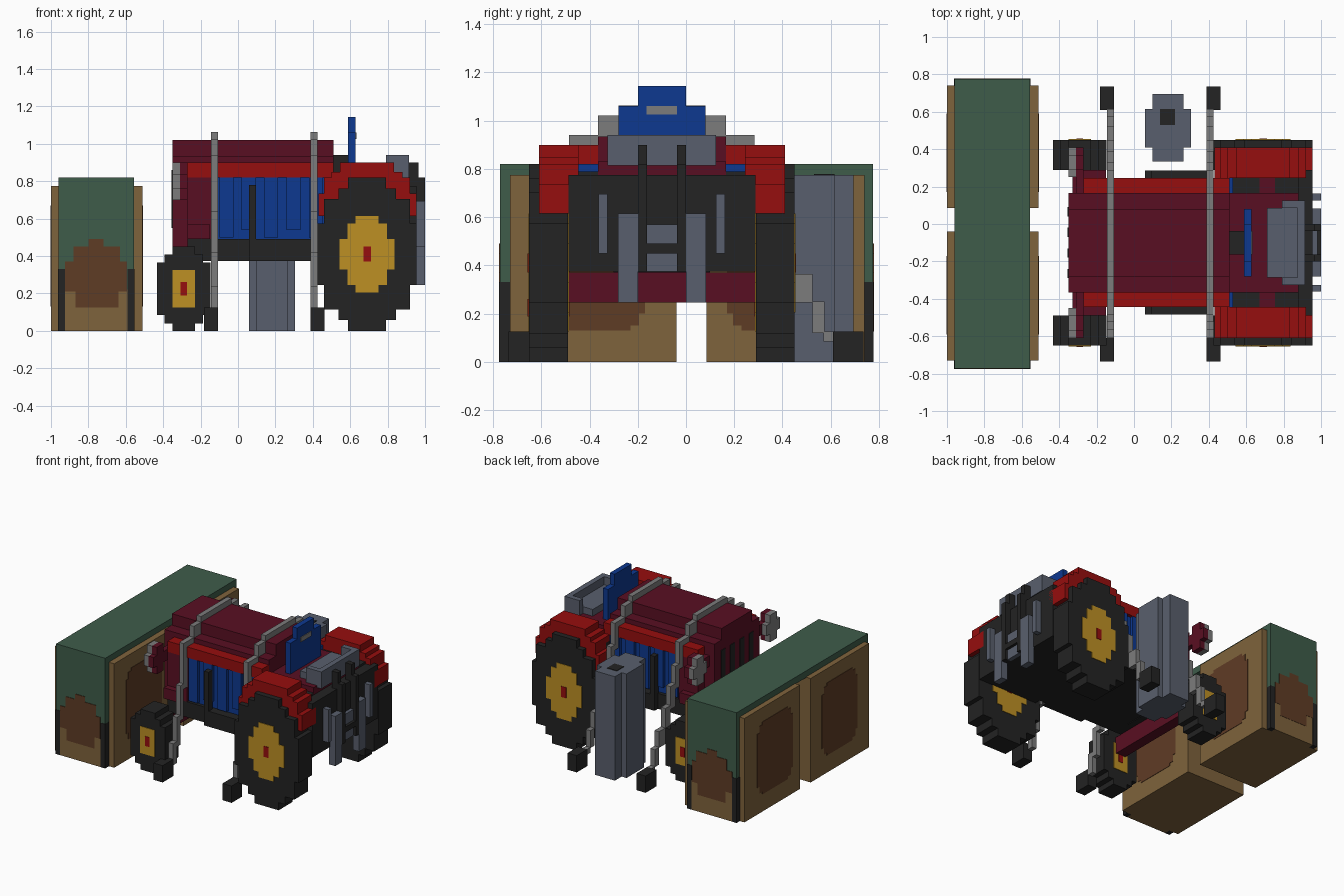
import bpy
import bmesh
from mathutils import Vector

default_cube = bpy.data.objects.get("Cube")
if default_cube:
    bpy.data.objects.remove(default_cube)


def make_material(name, hex_colour):
    channels = [int(hex_colour[i:i + 2], 16) / 255 for i in (0, 2, 4)]
    colour = [((c + 0.055) / 1.055) ** 2.4 for c in channels] + [1]
    material = bpy.data.materials.new(name)
    material.use_nodes = True
    material.diffuse_color = colour
    material.node_tree.nodes["Principled BSDF"].inputs["Base Color"].default_value = colour
    return material


green = make_material("container green", "3e5c4a")
tan = make_material("wood tan", "7f633c")
brown = make_material("rust brown", "5f3c25")
black = make_material("rubber black", "232323")
red = make_material("bright red", "960e0e")
maroon = make_material("dark maroon", "590f22")
blue = make_material("engine blue", "0d3890")
steel = make_material("blue steel", "595f6d")
silver = make_material("light grey", "7c7c7c")
yellow = make_material("rim yellow", "bd9024")

CENTRE = -0.1  # tractor centre line along y


def part(name, material, *boxes):
    """One object made of boxes, each given as x, y and z ranges."""
    mesh = bpy.data.meshes.new(name)
    bm = bmesh.new()
    for ranges in boxes:
        low = Vector([min(r) for r in ranges])
        high = Vector([max(r) for r in ranges])
        cube = bmesh.ops.create_cube(bm, size=1)
        for vert in cube["verts"]:
            vert.co = (low + high) / 2 + vert.co * (high - low)
    bm.to_mesh(mesh)
    bm.free()
    mesh.materials.append(material)
    obj = bpy.data.objects.new(name, mesh)
    bpy.context.collection.objects.link(obj)
    return obj


def centred(name, material, half_width, x, z):
    """A box across the tractor centre line."""
    return part(name, material, (x, (CENTRE - half_width, CENTRE + half_width), z))


def paired(name, material, *boxes):
    """Boxes with y measured from the centre line, built on both sides."""
    for side, label in ((-1, "right"), (1, "left")):
        part(f"{label}_{name}", material,
             *[(x, [CENTRE + side * d for d in y], z) for x, y, z in boxes])


def stepped_disc(name, material, x, z, radius_x, radius_z, y, steps):
    """Overlapping boxes forming a blocky ellipse in the xz plane."""
    paired(name, material, *[((x - radius_x * a, x + radius_x * a), y,
                              (z - radius_z * b, z + radius_z * b)) for a, b in steps])


# Wheels with blocky rims and hubs
tyre_steps = ((1, 0.42), (0.87, 0.7), (0.56, 0.86), (0.38, 1))
rear_steps = ((1, 0.4), (0.87, 0.72), (0.58, 0.86), (0.38, 1))
rim_steps = ((1, 0.4), (0.72, 0.8), (0.42, 1))
whole = ((1, 1),)


def wheel(name, x, z, rx, rz, steps, rim, rim_shape, hub):
    inner, outer = 0.39, 0.55
    stepped_disc(name + "_tyre", black, x, z, rx, rz, (inner, outer), steps)
    stepped_disc(name + "_rim", yellow, x, z, *rim, (inner - 0.004, outer + 0.004), rim_shape)
    stepped_disc(name + "_hub", red, x, z, hub, hub * 2, (inner - 0.007, outer + 0.007), whole)


wheel("rear_wheel", 0.69, 0.41, 0.265, 0.41, rear_steps, (0.147, 0.205), rim_steps, 0.02)
wheel("front_wheel", -0.29, 0.225, 0.143, 0.225,
      ((1, 0.62), (0.72, 0.82), (0.42, 1)), (0.06, 0.1), whole, 0.018)

# Hood, nose and grille
hood_x = (-0.35, 0.51)
centred("hood_top", maroon, 0.18, hood_x, (0.9, 1.02))
centred("hood_body", maroon, 0.265, hood_x, (0.8, 0.935))
centred("nose", maroon, 0.265, (-0.35, -0.27), (0.45, 0.9))
centred("nose_block", maroon, 0.345, (-0.27, -0.11), (0.49, 0.82))
paired("nose_rib", maroon, ((-0.27, -0.15), (0.34, 0.39), (0.49, 0.57)))
for i in range(4):
    y = CENTRE - 0.19 + i * 0.11
    part(f"grille_slot_{i}", black, ((-0.355, -0.345), (y, y + 0.05), (0.55, 0.86)))
paired("hood_strip", red, ((-0.27, 0.51), (0.265, 0.345), (0.82, 0.9)))

# Engine with ribs
centred("engine", blue, 0.32, (-0.11, 0.5), (0.49, 0.82))
for i in range(5):
    x = -0.1 + i * 0.12
    paired(f"engine_rib_{i}", blue, ((x, x + 0.075), (0.3, 0.343), (0.5 + 0.04 * (i % 2), 0.82)))

# Chassis, side steps and front axle
centred("chassis", black, 0.345, (-0.27, 0.5), (0.375, 0.49))
centred("rear_body", black, 0.388, (0.46, 0.955), (0.375, 0.775))
paired("side_step", black, ((0.06, 0.4), (0.34, 0.385), (0.375, 0.49)),
       ((0.06, 0.097), (0.34, 0.385), (0.49, 0.78)))
centred("front_axle", maroon, 0.39, (-0.33, -0.25), (0.245, 0.37))
centred("axle_mount", black, 0.2, (-0.33, -0.2), (0.37, 0.47))

# Cross-shaped lamps on arms
lamp_x = (-0.35, -0.31)
arm_x = (-0.31, -0.27)
for name, colour, x in (("lamp", silver, lamp_x), ("lamp_back", maroon, arm_x)):
    paired(name, colour, (x, (0.35, 0.51), (0.76, 0.84)), (x, (0.39, 0.47), (0.7, 0.9)))
paired("lamp_arm", maroon, (arm_x, (0.25, 0.4), (0.76, 0.84)))

# Rear fenders
fender_y = (0.345, 0.51)
paired("fender", red, *[(x, fender_y, z) for x, z in (
    ((0.545, 0.835), (0.8, 0.9)), ((0.5, 0.88), (0.76, 0.85)),
    ((0.46, 0.92), (0.7, 0.82)), ((0.43, 0.955), (0.615, 0.735)))])

# Driver area: floor, seat, column and dashboard
centred("cab_floor", maroon, 0.265, (0.46, 0.88), (0.775, 0.83))
paired("cab_side", blue, ((0.46, 0.53), (0.265, 0.345), (0.76, 0.82)))
paired("floor_block", black, ((0.51, 0.67), (0.265, 0.345), (0.74, 0.79)),
       ((0.755, 0.88), (0.265, 0.345), (0.74, 0.79)))
paired("floor_edge", maroon, ((0.67, 0.755), (0.26, 0.345), (0.74, 0.785)))
centred("steering_column", black, 0.063, (0.51, 0.59), (0.82, 0.94))
centred("dashboard", blue, 0.18, (0.588, 0.628), (0.82, 1.06))
centred("dashboard_top", blue, 0.1, (0.588, 0.628), (1.06, 1.143))
centred("dashboard_plate", silver, 0.063, (0.622, 0.634), (1.025, 1.06))
centred("seat_base", steel, 0.185, (0.71, 0.875), (0.82, 0.88))
centred("seat_back", steel, 0.225, (0.875, 0.915), (0.815, 0.94))
paired("seat_side", steel, ((0.79, 0.88), (0.185, 0.225), (0.815, 0.94)))

# Rear hitch
hitch_x = (0.95, 1.0)
paired("hitch_bar", black, ((0.915, 0.965), (0.062, 0.1), (0.375, 0.9)),
       (hitch_x, (0.062, 0.1), (0.375, 0.82)))
paired("hitch_arm", steel, (hitch_x, (0.1, 0.182), (0.245, 0.615)))
paired("hitch_link", steel, (hitch_x, (0.225, 0.262), (0.45, 0.695)))
for name, z in (("upper", 0.49), ("lower", 0.375)):
    centred(name + "_hitch_plate", steel, 0.063, (0.95, 0.98), (z, z + 0.08))
centred("hitch_crossbar", black, 0.063, hitch_x, (0.45, 0.49))

# Straps over the hood, stepping down to feet on both sides
right_leg = ((0.44, 0.485, 0.6, 0.94), (0.485, 0.525, 0.38, 0.64),
             (0.525, 0.565, 0.2, 0.42), (0.565, 0.61, 0.08, 0.24))
left_leg = ((0.24, 0.285, 0.74, 0.94), (0.285, 0.33, 0.61, 0.78), (0.33, 0.39, 0.48, 0.65),
            (0.39, 0.45, 0.36, 0.51), (0.45, 0.525, 0.245, 0.365),
            (0.525, 0.575, 0.12, 0.25), (0.57, 0.612, 0.085, 0.125))
for name, x in (("front", -0.145), ("rear", 0.387)):
    across = (x, x + 0.037)
    centred(name + "_strap_top", silver, 0.18, across, (1.01, 1.063))
    paired(name + "_strap_shoulder", silver, (across, (0.18, 0.265), (0.93, 1.022)),
           (across, (0.265, 0.345), (0.89, 0.94)))
    for side, label, leg in ((-1, "right", right_leg), (1, "left", left_leg)):
        part(f"{label}_{name}_strap_leg", silver,
             *[(across, (side * a, side * b), (low, high)) for a, b, low, high in leg])
        foot_x = x - 0.037 if name == "front" else x
        part(f"{label}_{name}_foot", black,
             ((foot_x, foot_x + 0.075), (side * 0.61, side * 0.735), (0, 0.125)))

# Free-standing flue column
flue_z = (0, 0.775)
part("flue", steel, ((0.06, 0.305), (0.41, 0.615), flue_z), ((0.1, 0.265), (0.335, 0.695), flue_z))
part("flue_opening", black, ((0.14, 0.22), (0.53, 0.615), (0.77, 0.779)))

# Container: two crates in a green shell
crate_x = (-1, -0.51)
shell_x = (-0.96, -0.555)
part("container_lid", green, (shell_x, (-0.772, 0.775), (0.77, 0.82)))
for label, near, far, end in (("front", -0.04, -0.73, -0.772), ("back", 0.085, 0.74, 0.775)):
    side = 1 if end > 0 else -1
    part(label + "_crate", tan, (crate_x, (near, far), (0, 0.775)))
    part(label + "_end_wall", green, (shell_x, (far, end), (0.1, 0.78)))
    part(label + "_end_sill", tan, ((-0.925, -0.59), (far, end + side * 0.002), (0, 0.22)))
    part(label + "_corner_posts", black, *[
        ((x, x + 0.037), (far, end + side * 0.003), (0, 0.33)) for x in (-0.962, -0.591)])
    # Rust stain on the end, stepped like an arch
    rust_y = (far, end + side * 0.004)
    part(label + "_end_rust", brown, *[(x, rust_y, z) for x, z in (
        ((-0.925, -0.594), (0.21, 0.37)), ((-0.87, -0.64), (0.125, 0.43)),
        ((-0.88, -0.63), (0.37, 0.45)), ((-0.8, -0.72), (0.44, 0.49)))])
    # Rust stain plates on both long sides
    middle = side * 0.38
    part(label + "_side_rust", brown, *[
        ((-1.003, -0.507), (middle - w, middle + w), (0.4 - h, 0.4 + h))
        for w, h in ((0.21, 0.2), (0.185, 0.25), (0.15, 0.27))])
